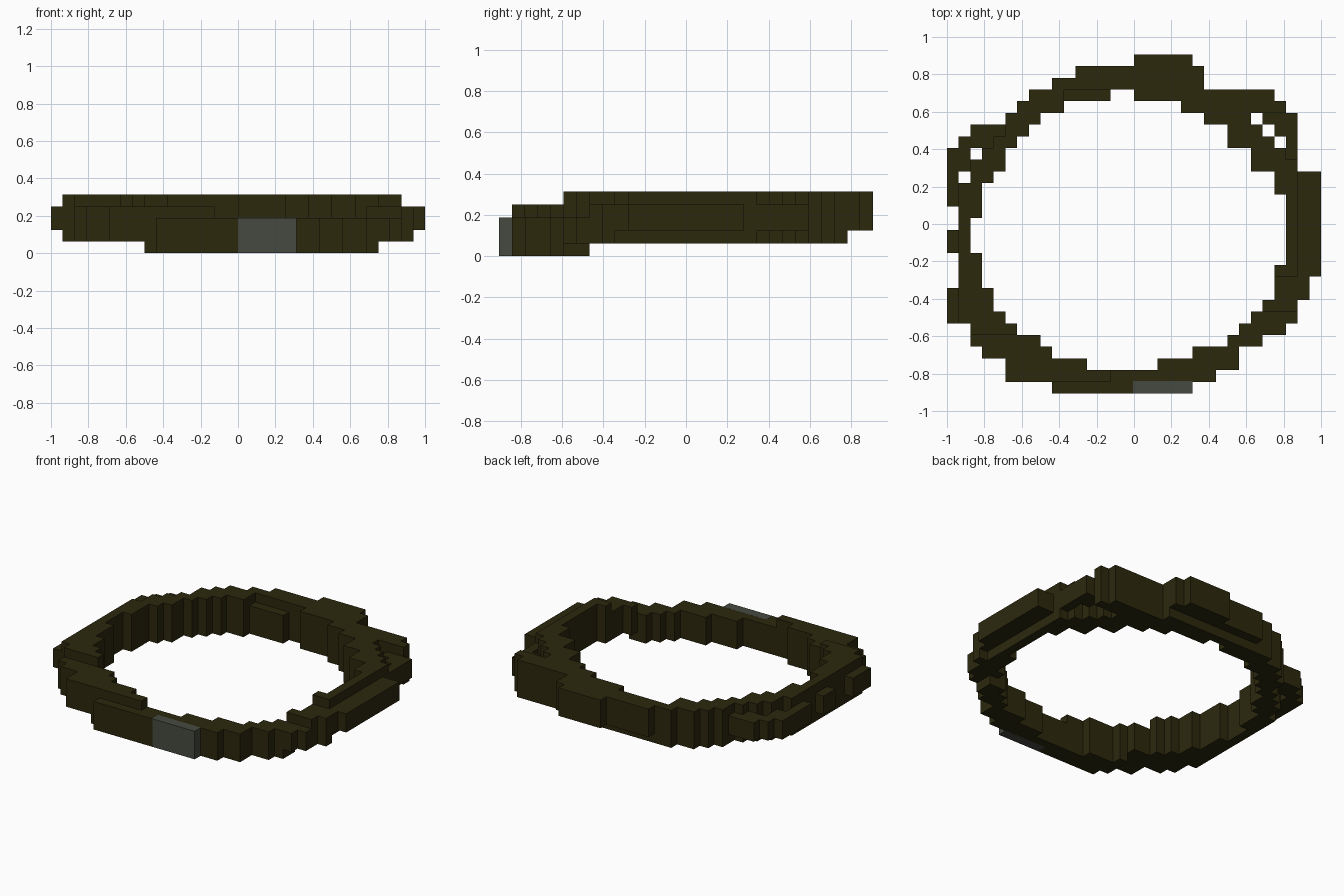
import bpy, bmesh

U = 1 / 16          # block size
OX, OY = -1.0, -0.906

cube = bpy.data.objects.get("Cube")
if cube:
    bpy.data.objects.remove(cube, do_unlink=True)


def material(name, rgb):
    m = bpy.data.materials.new(name)
    m.use_nodes = True
    m.diffuse_color = (*rgb, 1)
    bsdf = next(n for n in m.node_tree.nodes if n.type == 'BSDF_PRINCIPLED')
    bsdf.inputs["Base Color"].default_value = (*rgb, 1)
    bsdf.inputs["Roughness"].default_value = 0.8
    return m


leather = material("dark olive leather", (0.025, 0.021, 0.004))
metal = material("dull grey metal", (0.061, 0.067, 0.053))

# Block spans (first, end) along x for each row, from front to back
LEFT = [(5, 12), (3, 9), (2, 8), (2, 6), (0, 5), (0, 4), (0, 4), (1, 3),
        (1, 3), (1, 3), (0, 2), (0, 2), (1, 2), (1, 3), (0, 3), (0, 3),
        (0, 4), (0, 5), (0, 5), (1, 6), (2, 7), (5, 8), (6, 10), (7, 14)]
RIGHT = [(18, 25), (21, 25), (24, 27), (25, 29), (26, 30), (27, 30), (28, 31),
         (28, 31), (28, 32), (29, 32), (29, 32), (29, 32), (29, 32), (29, 32),
         (29, 32), (28, 32), (28, 32), (26, 30), (26, 30), (24, 30), (24, 30),
         (22, 30), (20, 29), (16, 28)]
HOLES = {(26, 23), (27, 22), (28, 21), (2, 20), (1, 18)}


def cells(spans, first_row):
    return {(i, j) for j, (a, b) in enumerate(spans, first_row)
            for i in range(a, b)} - HOLES


parts = {
    "front_band": cells([(9, 16), (5, 23)], 0),
    "right_band": cells(LEFT, 2),
    "left_band": cells(RIGHT, 2),
    "back_band": cells([(9, 22), (11, 22), (16, 21)], 26),
}
plan = set().union(*parts.values())


def heights(i, j):
    """Bottom and top layer of a column: the belt sits lower at the front."""
    # outer bulges on the sides and the looped pouches behind them
    if i in (0, 31) or (i >= 30 and 9 <= j <= 18):
        return 2, 4
    if (i - j <= -18 and 16 < j <= 22) or (i + j >= 49 and 19 <= j <= 23):
        return 2, 4
    if j >= 27:
        return 2, 5
    low = 0 if j <= 6 and 8 <= i < 28 else 1
    if j == 0 or (i >= 14 and j <= 6):
        return low, 3
    if j < 5 or (i >= 14 and j <= 9) or (j == 25 and 10 <= i < 14):
        return low, 4
    return low, 5


solid = {(i, j, k) for i, j in plan for k in range(*heights(i, j))}


def block_mesh(name, columns):
    """Outer skin of the blocks in the given columns."""
    bm = bmesh.new()
    verts = {}

    def vert(p):
        if p not in verts:
            verts[p] = bm.verts.new((OX + p[0] * U, OY + p[1] * U, p[2] * U))
        return verts[p]

    for c in sorted(solid):
        if c[:2] not in columns:
            continue
        for axis in range(3):
            for d in (0, 1):
                n = list(c)
                n[axis] += 2 * d - 1
                if tuple(n) in solid:
                    continue
                quad = []
                for s, t in ((0, 0), (1, 0), (1, 1), (0, 1)):
                    p = list(c)
                    p[axis] += d
                    p[(axis + 1) % 3] += s
                    p[(axis + 2) % 3] += t
                    quad.append(vert(tuple(p)))
                bm.faces.new(quad if d else quad[::-1])
    mesh = bpy.data.meshes.new(name)
    bm.to_mesh(mesh)
    bm.free()
    mesh.materials.append(leather)
    bpy.context.collection.objects.link(bpy.data.objects.new(name, mesh))


for part, columns in parts.items():
    block_mesh(part, columns)

# Buckle plate on the front
bpy.ops.mesh.primitive_cube_add(size=1, location=(0.154, -0.873, 0.094))
buckle = bpy.context.object
buckle.name = "buckle"
buckle.scale = (0.318, 0.066, 0.188)
buckle.data.materials.append(metal)
